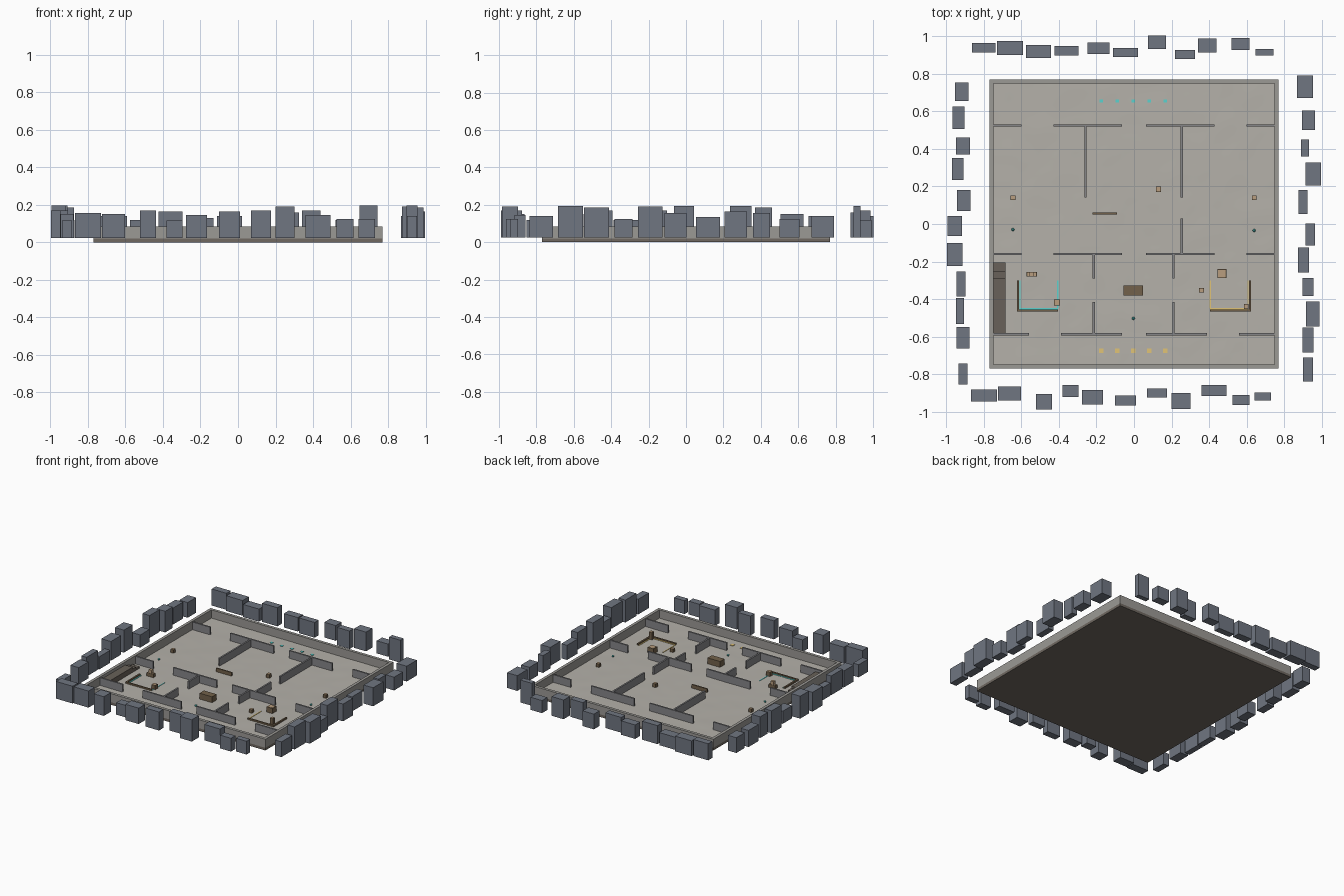
import bpy, bmesh, math
from mathutils import noise, Vector


def mat(name, r, g, b):
    m = bpy.data.materials.new(name)
    m.diffuse_color = (r, g, b, 1)
    return m


FLOOR = mat("concrete", .46, .44, .40)
BASE = mat("base_brown", .16, .14, .12)
WALL = mat("wall_grey", .24, .24, .25)
RIM = mat("rim_stone", .33, .32, .30)
BLOCK = mat("building_slate", .16, .18, .22)
WOOD = mat("wood", .17, .12, .07)
CRATE = mat("crate_tan", .48, .34, .21)
STEEL = mat("walkway", .14, .12, .10)
TEAL = mat("teal", .10, .65, .62)
GOLD = mat("gold", .75, .55, .18)

G = 0.022   # ground level


def box(name, x0, x1, y0, y1, z0, z1, m):
    bm = bmesh.new()
    bmesh.ops.create_cube(bm, size=1)
    for v in bm.verts:
        v.co = Vector(((x0 + x1) / 2 + v.co.x * (x1 - x0),
                       (y0 + y1) / 2 + v.co.y * (y1 - y0),
                       (z0 + z1) / 2 + v.co.z * (z1 - z0)))
    me = bpy.data.meshes.new(name)
    bm.to_mesh(me)
    bm.free()
    me.materials.append(m)
    ob = bpy.data.objects.new(name, me)
    bpy.context.collection.objects.link(ob)
    return ob


def cbox(name, x, y, w, d, h, m, z=G):
    return box(name, x - w / 2, x + w / 2, y - d / 2, y + d / 2, z, z + h, m)


# floor slab and gently uneven concrete surface
S = 0.77
box("floor_slab", -S, S, -S, S, 0, 0.02, BASE)
bm = bmesh.new()
bmesh.ops.create_grid(bm, x_segments=48, y_segments=48, size=S - .01)
for v in bm.verts:
    v.co.z = G + .0015 * noise.noise(v.co * 9)
me = bpy.data.meshes.new("ground_surface")
bm.to_mesh(me)
bm.free()
me.materials.append(FLOOR)
me.shade_smooth()
bpy.context.collection.objects.link(bpy.data.objects.new("ground_surface", me))

# perimeter walls
T = 0.022
for s in (-1, 1):
    a, b = sorted((s * S, s * (S - T)))
    box("outer_wall_x", a, b, -S, S, .02, .085, RIM)
    box("outer_wall_y", -S + T, S - T, a, b, .02, .085, RIM)

# interior walls: rows along x, mirrored about the centre line
TH, TOP = 0.012, 0.08
rows = {.525: [(.065, .43), (.6, .755)],
        -.16: [(.065, .43), (.6, .755)],
        -.587: [(.065, .388), (.56, .755)]}
for y, spans in rows.items():
    for a, b in spans:
        box("cross_wall", a, b, y - TH / 2, y + TH / 2, .02, TOP, WALL)
        box("cross_wall", -b, -a, y - TH / 2, y + TH / 2, .02, TOP, WALL)
# interior walls running along y
for x, a, b in [(-.258, .14, .52), (.255, .14, .52), (.255, -.155, .03),
                (-.215, -.29, -.165), (.21, -.29, -.165),
                (-.215, -.58, -.415), (.21, -.58, -.415)]:
    box("divider_wall", x - TH / 2, x + TH / 2, a, b, .02, TOP, WALL)

# raised walkway with steps at the left wall
box("walkway", -.75, -.685, -.58, -.29, G, .062, STEEL)
box("walkway_step_high", -.75, -.685, -.29, -.25, G, .048, STEEL)
box("walkway_step_low", -.75, -.685, -.25, -.205, G, .035, STEEL)

# two corner shelters with coloured floor strips
for s, m in ((-1, TEAL), (1, GOLD)):
    def sbox(n, a, b, y0, y1, z1, mm):
        x0, x1 = sorted((s * a, s * b))
        box(n, x0, x1, y0, y1, G - .001, z1, mm)
    sbox("shelter_side", .612, .624, -.465, -.3, .034, WOOD)
    sbox("shelter_front", .405, .612, -.465, -.455, .034, WOOD)
    sbox("strip_side", .604, .611, -.45, -.3, .025, m)
    sbox("strip_front", .405, .611, -.455, -.447, .025, m)
    sbox("strip_inner", .403, .409, -.447, -.3, .025, m)

# crates, chest and fallen plank
for x, y, w, d, h in [(-.645, .14, .025, .025, .025), (.64, .14, .025, .025, .025),
                      (.13, .185, .027, .027, .027), (-.545, -.268, .055, .025, .026),
                      (-.41, -.418, .032, .032, .032), (.36, -.353, .025, .025, .025),
                      (.468, -.265, .048, .048, .04), (.598, -.44, .025, .025, .055)]:
    cbox("crate", x, y, w, d, h, WOOD)
    cbox("crate_lid", x, y, w * .85, d * .85, .002, CRATE, G + h)
cbox("upper_crate", -.545, -.268, .025, .022, .024, CRATE, G + .028)
cbox("centre_chest", -.004, -.355, .105, .053, .045, WOOD)
cbox("low_barricade", -.155, .055, .13, .01, .028, WOOD)

# start markers and small pickups
for i in range(5):
    x = -.175 + i * .0855
    cbox("teal_marker", x, .655, .018, .018, .004, TEAL)
    cbox("gold_marker", x, -.675, .024, .024, .004, GOLD)
for x, y in [(-.645, -.03), (.64, -.035), (-.003, -.503)]:
    bpy.ops.mesh.primitive_ico_sphere_add(subdivisions=1, radius=.009, location=(x, y, G + .012))
    ob = bpy.context.object
    ob.name = "pickup"
    ob.data.materials.append(TEAL)

# surrounding skyline blocks: (along, across, length, depth, top)
back = [(-.80, .94, .125, .05, .15), (-.66, .937, .138, .075, .14), (-.51, .92, .133, .07, .12),
        (-.36, .923, .128, .053, .165), (-.19, .937, .117, .06, .13), (-.045, .915, .133, .048, .14),
        (.122, .968, .096, .07, .14), (.272, .904, .106, .048, .16), (.39, .95, .10, .075, .17),
        (.567, .96, .096, .064, .12), (.694, .915, .096, .037, .195)]
front = [(-.80, -.915, .138, .064, .155), (-.663, -.902, .122, .075, .15), (-.48, -.947, .085, .085, .17),
         (-.338, -.891, .085, .064, .115), (-.22, -.923, .112, .075, .145), (-.045, -.94, .112, .053, .165),
         (.122, -.90, .106, .048, .17), (.25, -.942, .10, .085, .19), (.425, -.888, .133, .059, .145),
         (.57, -.937, .09, .053, .125), (.686, -.92, .09, .043, .125)]
left = [(.705, -.918, .10, .07, .14), (.566, -.934, .122, .064, .15), (.415, -.91, .09, .075, .185),
        (.293, -.939, .117, .059, .195), (.125, -.907, .112, .07, .12), (-.01, -.955, .106, .075, .195),
        (-.162, -.955, .122, .08, .17), (-.32, -.923, .133, .048, .12), (-.463, -.926, .138, .043, .17),
        (-.606, -.912, .117, .07, .15), (-.798, -.912, .112, .048, .12)]
right = [(.731, .91, .122, .085, .14), (.553, .93, .106, .07, .125), (.404, .912, .09, .043, .155),
         (.266, .955, .122, .08, .165), (.117, .90, .128, .048, .135), (-.056, .939, .117, .053, .155),
         (-.191, .902, .133, .059, .19), (-.335, .928, .096, .059, .125), (-.479, .952, .133, .07, .185),
         (-.617, .926, .133, .059, .195), (-.774, .926, .128, .053, .14)]
for a, c, l, d, t in back + front:
    cbox("skyline_block", a, c, l, d, t - .024, BLOCK, .024)
for a, c, l, d, t in left + right:
    cbox("skyline_block", c, a, d, l, t - .024, BLOCK, .024)
